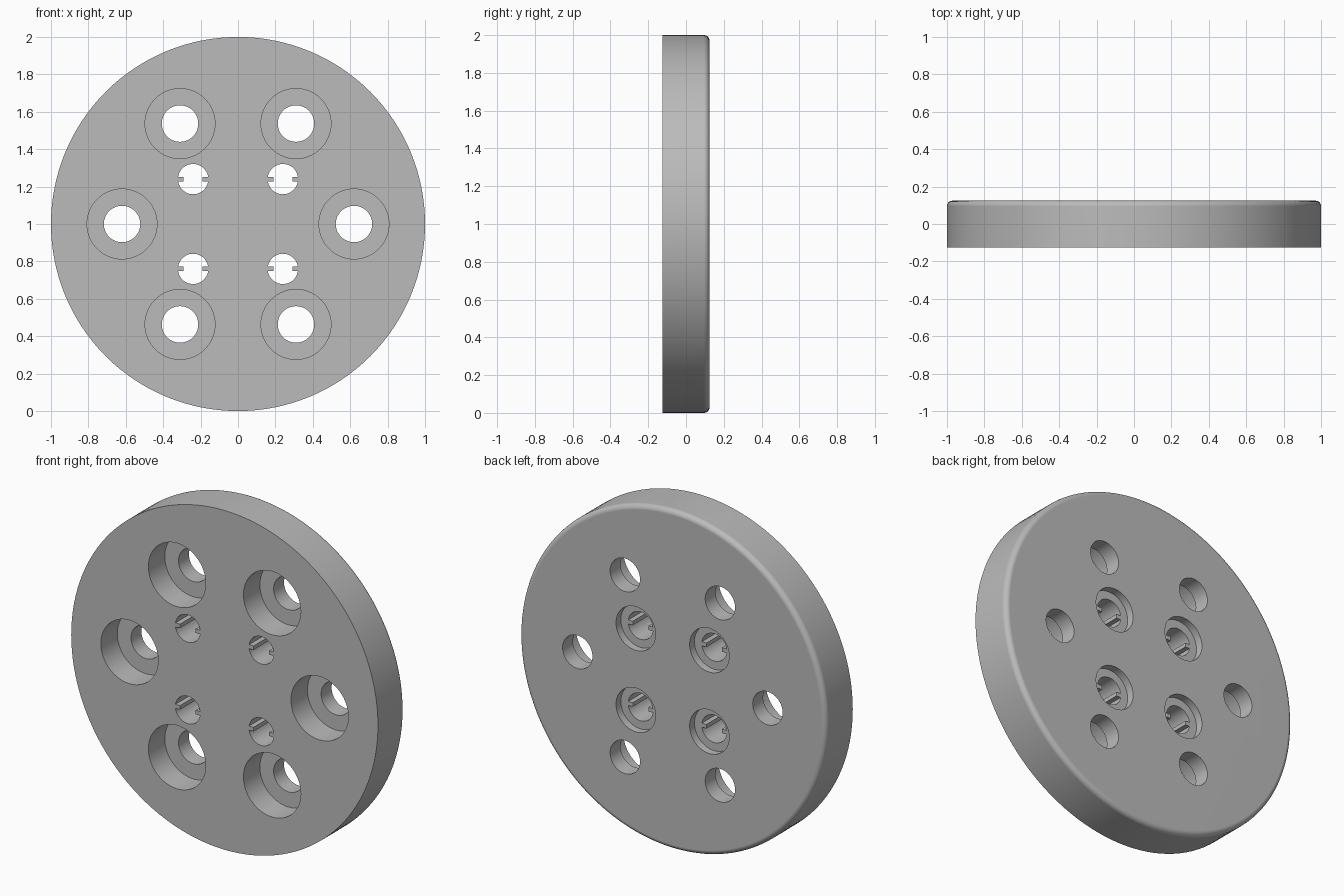
import bpy
import bmesh
from math import cos, sin, pi, radians, sqrt

cube = bpy.data.objects.get("Cube")
if cube:
    bpy.data.objects.remove(cube, do_unlink=True)

FRONT, BACK, MID = -0.125, 0.125, 1.0
PAST = 0.05  # how far cutters reach beyond the faces

grey = bpy.data.materials.new("plain grey")
grey.use_nodes = True
grey.diffuse_color = (0.5, 0.5, 0.5, 1)
grey.node_tree.nodes["Principled BSDF"].inputs["Base Color"].default_value = (0.5, 0.5, 0.5, 1)


def circle(radius, sides):
    return [(radius * cos(2 * pi * i / sides), radius * sin(2 * pi * i / sides))
            for i in range(sides)]


def keyed_circle(radius, half_width, length, sides=48):
    """Round outline with a square key poking in from each side."""
    edge = sqrt(radius ** 2 - half_width ** 2)
    inner = radius - length
    arc = [p for p in circle(radius, sides) if abs(p[1]) > half_width * 1.1]
    top = [p for p in arc if p[1] > 0]
    bottom = [p for p in arc if p[1] < 0]
    w = half_width
    return ([(inner, w), (edge, w)] + top + [(-edge, w), (-inner, w)]
            + [(-inner, -w), (-edge, -w)] + bottom + [(edge, -w), (inner, -w)])


def prisms(name, outline, centres, y0, y1):
    """Extrude the outline along y at every centre, as one object."""
    bm = bmesh.new()
    for cx, cz in centres:
        face = bm.faces.new([bm.verts.new((cx + x, y0, MID + cz + z)) for x, z in outline])
        moved = bmesh.ops.extrude_face_region(bm, geom=[face], use_keep_orig=True)
        for v in moved["geom"]:
            if isinstance(v, bmesh.types.BMVert):
                v.co.y = y1
    bmesh.ops.recalc_face_normals(bm, faces=bm.faces)
    mesh = bpy.data.meshes.new(name)
    bm.to_mesh(mesh)
    bm.free()
    mesh.materials.append(grey)
    obj = bpy.data.objects.new(name, mesh)
    bpy.context.collection.objects.link(obj)
    return obj


# Main disc with a rounded back rim
disc = prisms("disc", circle(1.0, 128), [(0, 0)], FRONT, BACK)
bm = bmesh.new()
bm.from_mesh(disc.data)
rim = [e for e in bm.edges if all(v.co.y > 0 for v in e.verts)]
bmesh.ops.bevel(bm, geom=rim, offset=0.03, segments=5, profile=0.5, affect='EDGES')
bm.to_mesh(disc.data)
bm.free()

# Six counterbored bolt holes, four keyed holes recessed from the back
bolts = circle(0.62, 6)
keyed = [(sx * 0.24, sz * 0.24) for sx in (-1, 1) for sz in (-1, 1)]
cutters = [
    prisms("bolt_counterbore_cutter", circle(0.187, 64), bolts, FRONT - PAST, FRONT + 0.153),
    prisms("bolt_hole_cutter", circle(0.0975, 48), bolts, FRONT - PAST, BACK + PAST),
    prisms("keyed_recess_cutter", circle(0.129, 48), keyed, BACK - 0.045, BACK + PAST),
    prisms("keyed_hole_cutter", keyed_circle(0.081, 0.012, 0.03), keyed, FRONT - PAST, BACK + PAST),
]

bpy.ops.object.select_all(action='DESELECT')
disc.select_set(True)
bpy.context.view_layer.objects.active = disc
for cutter in cutters:
    cutter.hide_render = True
    cut = disc.modifiers.new(cutter.name, 'BOOLEAN')
    cut.operation = 'DIFFERENCE'
    cut.solver = 'EXACT'
    cut.object = cutter
    bpy.ops.object.modifier_apply(modifier=cut.name)
    bpy.data.objects.remove(cutter, do_unlink=True)

# Smooth round walls, crisp edges, flat faces
bpy.ops.object.shade_smooth_by_angle(angle=radians(30))
weighted = disc.modifiers.new("flat_face_normals", 'WEIGHTED_NORMAL')
weighted.keep_sharp = True
